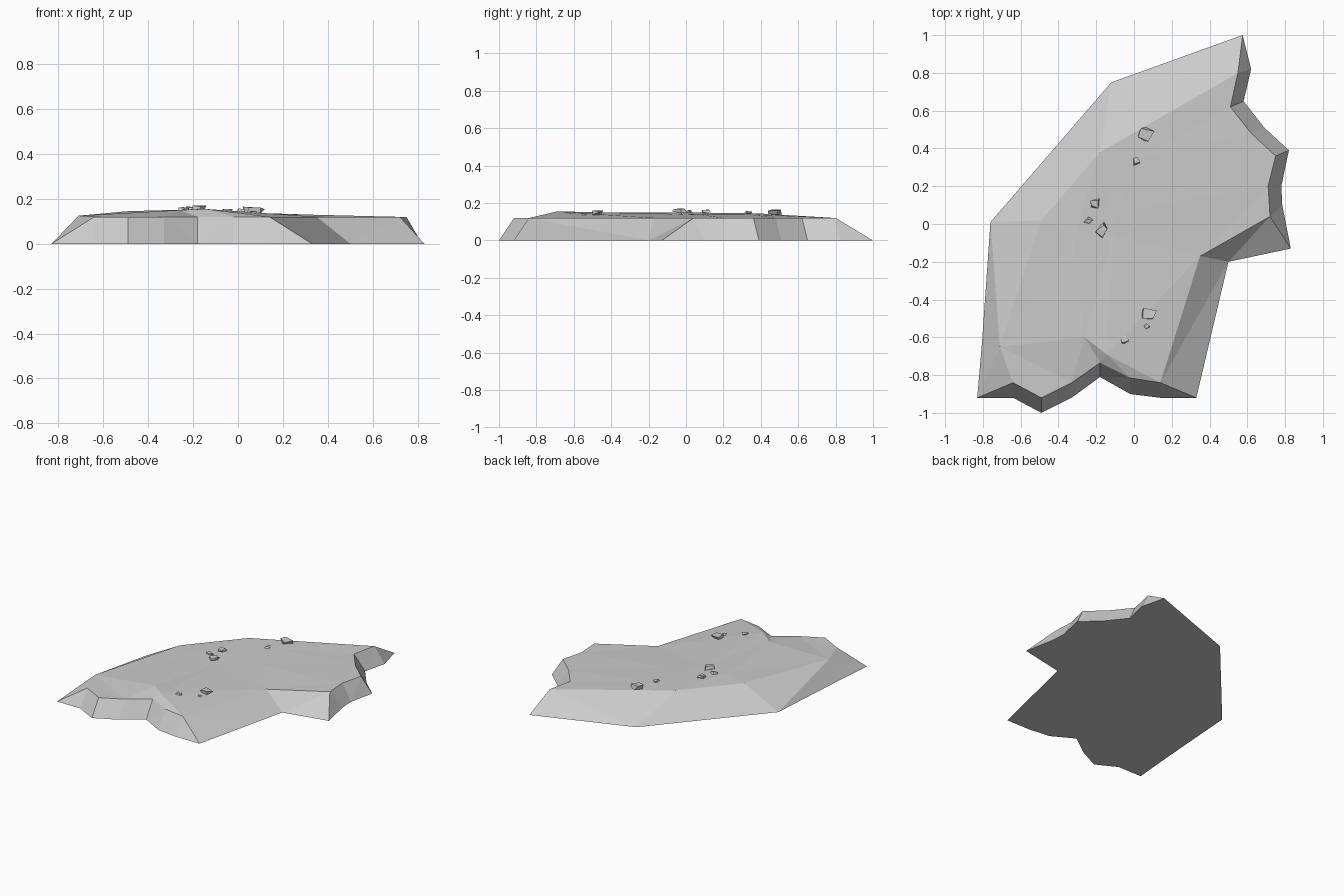
import bpy, bmesh, random
from mathutils import Vector
from mathutils.geometry import delaunay_2d_cdt

if "Cube" in bpy.data.objects:
    bpy.data.objects.remove(bpy.data.objects["Cube"], do_unlink=True)

grey = bpy.data.materials.new("stone grey")
grey.use_nodes = True
colour = (0.6, 0.6, 0.6, 1)
grey.diffuse_color = colour
grey.node_tree.nodes["Principled BSDF"].inputs["Base Color"].default_value = colour


def finish(name, bm):
    mesh = bpy.data.meshes.new(name)
    bm.to_mesh(mesh)
    bm.free()
    mesh.materials.append(grey)
    obj = bpy.data.objects.new(name, mesh)
    bpy.context.collection.objects.link(obj)
    return obj


# Rim points of the raised plateau, counter-clockwise
rim = [(-.64, -.84, .12), (-.49, -.92, .12), (-.33, -.84, .12), (-.18, -.735, .12),
       (-.02, -.815, .12), (.14, -.84, .12), (.35, -.17, .12), (.72, .04, .12),
       (.71, .2, .12), (.75, .36, .12), (.62, .48, .12), (.51, .62, .12),
       (.55, .8, .12), (-.18, .38, .145), (-.49, .02, .145), (-.71, -.65, .125)]

# Ground outline, each point with the rim point it leans towards
ground = [(-.83, -.92, 0), (-.64, -.92, 0), (-.49, -1, 1), (-.33, -.92, 2),
          (-.18, -.81, 3), (-.02, -.9, 4), (.14, -.92, 5), (.33, -.92, 5),
          (.5, -.2, 6), (.83, -.13, 7), (.78, .03, 8), (.78, .2, 8),
          (.82, .39, 9), (.69, .51, 10), (.58, .65, 11), (.62, .82, 12),
          (.575, 1, 12), (-.12, .75, 13), (-.76, .01, 14), (-.805, -.63, 15)]
ground[10] = (.785, .1, 8)

# Low ridges on the plateau
ridges = [(-.145, -.69, .155), (-.26, -.6, .15), (-.11, -.06, .142),
          (-.31, -.05, .15), (0, .34, .14), (.1, .1, .135)]

n, r = len(ground), len(rim)
points = [(x, y, 0) for x, y, k in ground] + rim + ridges
edges = [(i, n + g[2]) for i, g in enumerate(ground)]
edges += [(n + i, n + (i + 1) % r) for i in range(r)]
edges += [(n + r, n + r + 2), (n + r + 1, n + r + 3)]
flat, _, tris, origins, _, _ = delaunay_2d_cdt(
    [Vector(p[:2]) for p in points], edges, [list(range(n))], 1, 1e-5)

# Rock slab: faceted upper surface and a flat underside
bm = bmesh.new()
verts = [bm.verts.new((v.x, v.y, points[o[0]][2] if o else .12))
         for v, o in zip(flat, origins)]
for tri in tris:
    bm.faces.new([verts[i] for i in tri])
boundary = [e for e in bm.edges if e.is_boundary]
bmesh.ops.contextual_create(bm, geom=boundary)
bmesh.ops.recalc_face_normals(bm, faces=bm.faces)
finish("rock_slab", bm)

# Loose angular stones lying on the slab: x, y, z, width
random.seed(4)
stones = [(.06, .475, .15, .065), (.01, .335, .148, .036), (-.205, .11, .155, .052),
          (-.24, .015, .155, .036), (-.17, -.03, .16, .062), (.075, -.475, .145, .065),
          (.07, -.54, .14, .03), (-.05, -.615, .145, .042)]
for i, (x, y, z, w) in enumerate(stones):
    bm = bmesh.new()
    bmesh.ops.create_cube(bm, size=w * .75)
    for v in bm.verts:
        v.co += Vector([random.uniform(-.2, .2) * w for _ in range(3)])
        v.co.z *= .45
    bmesh.ops.convex_hull(bm, input=bm.verts)
    bmesh.ops.recalc_face_normals(bm, faces=bm.faces)
    stone = finish(f"loose_stone_{i + 1}", bm)
    stone.location = (x, y, z)
    stone.rotation_euler.z = random.uniform(0, 3)
